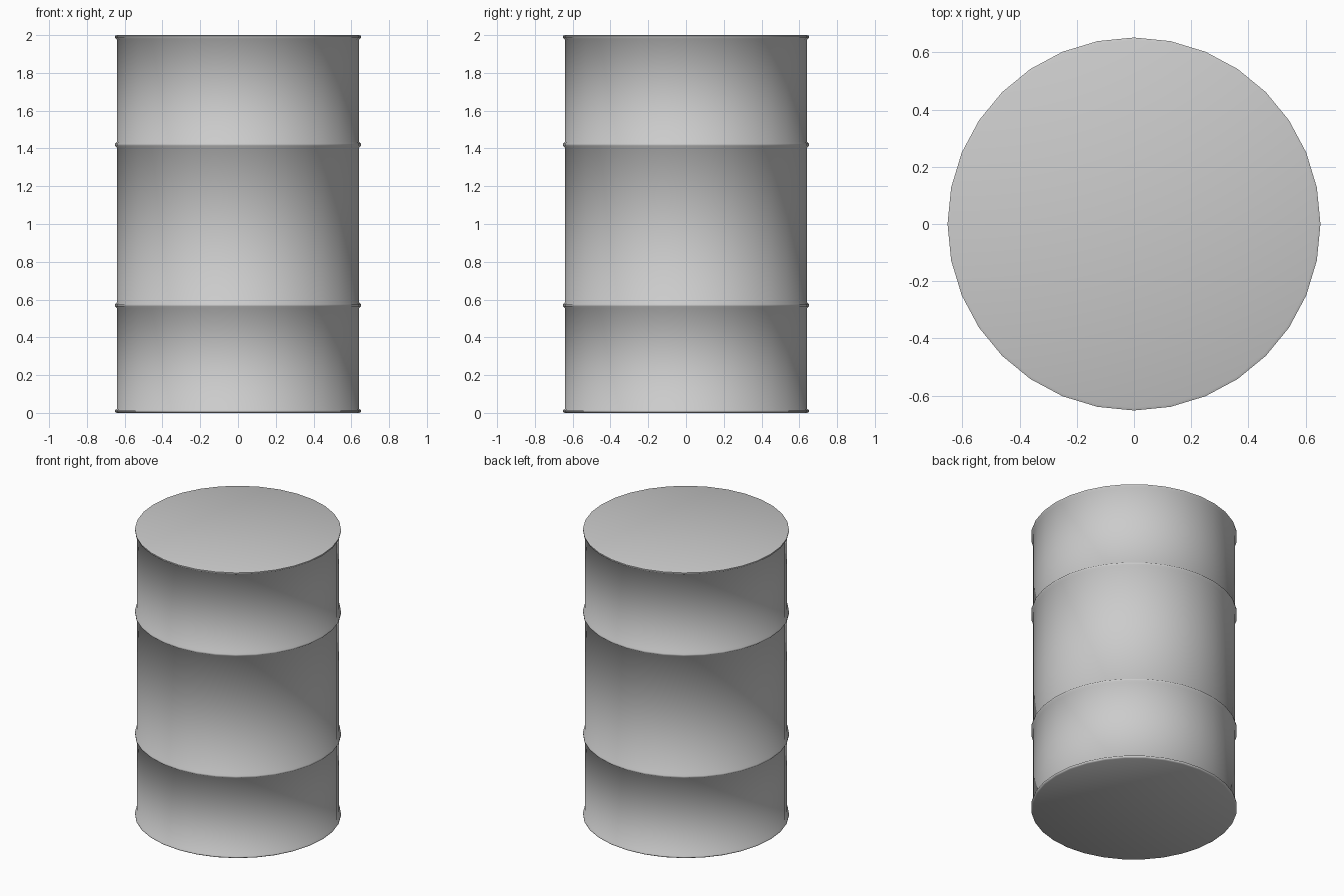
import bpy, bmesh, math

if "Cube" in bpy.data.objects:
    bpy.data.objects.remove(bpy.data.objects["Cube"])

SIDES = 32
BODY_R, RIM_R = 0.64, 0.652


def rib(z, h=0.016):
    # Small raised hoop pressed into the drum wall
    return [(BODY_R, z - h), (RIM_R, z - h * 0.35), (RIM_R, z + h * 0.35), (BODY_R, z + h)]


# Drum outline from bottom to top as (radius, height)
profile = [(0.642, 0.0), (RIM_R, 0.006), (RIM_R, 0.014), (BODY_R, 0.022)]
profile += rib(0.57) + rib(1.42)
profile += [(BODY_R, 1.976), (RIM_R, 1.986), (RIM_R, 1.996), (0.642, 2.0)]

# Lathe the outline and cap both ends
bm = bmesh.new()
rings = []
for r, z in profile:
    rings.append([bm.verts.new((r * math.cos(2 * math.pi * i / SIDES),
                                r * math.sin(2 * math.pi * i / SIDES), z))
                  for i in range(SIDES)])
for a, b in zip(rings, rings[1:]):
    for i in range(SIDES):
        j = (i + 1) % SIDES
        bm.faces.new((a[i], a[j], b[j], b[i]))
bm.faces.new(rings[0][::-1])
bm.faces.new(rings[-1])

mesh = bpy.data.meshes.new("drum_barrel")
bm.to_mesh(mesh)
bm.free()
drum = bpy.data.objects.new("drum_barrel", mesh)
bpy.context.collection.objects.link(drum)

# Smooth walls with crisp rims
bpy.context.view_layer.objects.active = drum
drum.select_set(True)
bpy.ops.object.shade_smooth_by_angle(angle=math.radians(60))
